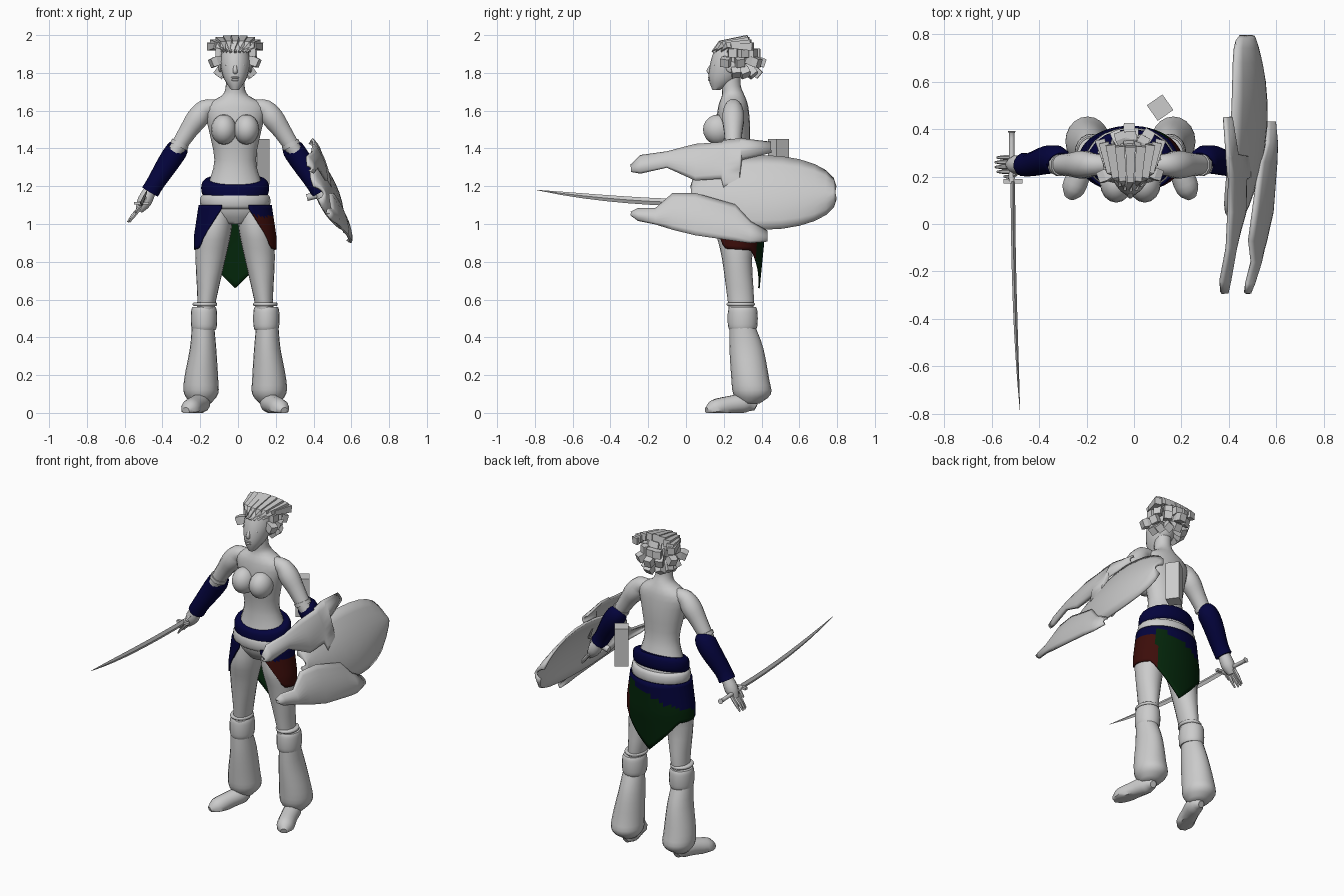
import bpy, bmesh, math, random
from mathutils import Vector, Matrix

random.seed(4)
cube = bpy.data.objects.get("Cube")
if cube:
    bpy.data.objects.remove(cube, do_unlink=True)

CENTRE = -0.015      # body centre line, x
ARM = 0.25           # depth of the arms, y
HIP = 0.27           # depth of the hips, y
SIDES = {"left": 1, "right": -1}


def material(name, red, green, blue):
    mat = bpy.data.materials.new(name)
    mat.use_nodes = True
    mat.diffuse_color = (red, green, blue, 1)
    shader = mat.node_tree.nodes["Principled BSDF"]
    shader.inputs["Base Color"].default_value = mat.diffuse_color
    return mat


GREY = material("pale grey", .6, .6, .6)
BLUE = material("dark blue", .001, .001, .045)
GREEN = material("dark green", .001, .018, .003)
RED = material("dark red", .045, .004, .003)


def finish(name, bm, mats=(GREY,), smooth=True, thickness=0):
    bmesh.ops.recalc_face_normals(bm, faces=bm.faces)
    mesh = bpy.data.meshes.new(name)
    bm.to_mesh(mesh)
    bm.free()
    part = bpy.data.objects.new(name, mesh)
    bpy.context.collection.objects.link(part)
    for mat in mats:
        mesh.materials.append(mat)
    if thickness:
        solid = part.modifiers.new("thickness", "SOLIDIFY")
        solid.thickness = thickness
        solid.offset = 0
    if smooth:
        bpy.ops.object.select_all(action="DESELECT")
        part.select_set(True)
        bpy.context.view_layer.objects.active = part
        bpy.ops.object.shade_smooth_by_angle(angle=math.radians(50))


def spline(points, steps=3):
    """Smooth curve through tuples of any length."""
    ends = [points[0], *points, points[-1]]
    curve = []
    for before, start, stop, after in zip(ends, ends[1:], ends[2:], ends[3:]):
        for step in range(steps):
            t = step / steps
            ease = t * t * (3 - 2 * t)
            rise, fall = t * (1 - t) ** 2 / 2, t * t * (1 - t) / 2
            curve.append([b + (c - b) * ease + (c - a) * rise - (d - b) * fall
                          for a, b, c, d in zip(before, start, stop, after)])
    return curve + [points[-1]]


def skin(rows, closed=True):
    """Join rows of points with quads; closed rows also get end caps."""
    bm = bmesh.new()
    verts = [[bm.verts.new(point) for point in row] for row in rows]
    for low, high in zip(verts, verts[1:]):
        for i in range(0 if closed else 1, len(low)):
            bm.faces.new((low[i - 1], low[i], high[i], high[i - 1]))
    if closed:
        bm.faces.new(verts[0])
        bm.faces.new(verts[-1])
    return bm


def loft(name, rings, mat=GREY, side=1, sides=20, dip=0):
    """Stack of ellipses: x, y, z, half width, half depth; dip lowers the front."""
    turn = [math.tau * i / sides for i in range(sides)]
    rows = [[(CENTRE + side * x + wide * math.sin(a), y - deep * math.cos(a), z - dip * math.cos(a))
             for a in turn] for x, y, z, wide, deep in spline(rings)]
    finish(name, skin(rows), [mat])


def band(name, x, y, z, wide, deep, height, mat=GREY, side=1, dip=0):
    """Rounded cuff around a limb or the waist."""
    rings = []
    for i in range(5):
        a = math.pi * i / 4
        swell = .88 + .12 * math.sin(a)
        rings.append((x, y, z - height / 2 * math.cos(a), wide * swell, deep * swell))
    loft(name, rings, mat, side, dip=dip)


def tube(name, points, mat=GREY, side=1, sides=12, smooth=True):
    """Round tube along points x, y, z, radius; kept above the ground."""
    points = spline(points) if smooth else points
    path = [Vector((CENTRE + side * x, y, z)) for x, y, z, radius in points]
    rows = []
    for i, point in enumerate(path):
        along = (path[min(i + 1, len(path) - 1)] - path[max(i - 1, 0)]).normalized()
        guide = Vector((0, 0, 1)) if abs(along.y) > .7 else Vector((0, 1, 0))
        across = along.cross(guide).normalized() * points[i][-1]
        row = []
        for k in range(sides):
            spot = point + Matrix.Rotation(math.tau * (k + .5) / sides, 3, along) @ across
            spot.z = max(spot.z, 0)
            row.append(spot)
        rows.append(row)
    finish(name, skin(rows), [mat], smooth)


def ball(name, place, size, side=1):
    bm = bmesh.new()
    bmesh.ops.create_uvsphere(bm, u_segments=16, v_segments=10, radius=1)
    x, y, z = place
    bm.transform(Matrix.Translation((CENTRE + side * x, y, z)) @ Matrix.Diagonal((*size, 1)))
    finish(name, bm)


def box(name, place, size, turn=0):
    bm = bmesh.new()
    bmesh.ops.create_cube(bm, size=1)
    spin = Matrix.Rotation(math.radians(turn), 4, "Z")
    bm.transform(Matrix.Translation(place) @ spin @ Matrix.Diagonal((*size, 1)))
    finish(name, bm, smooth=False)


# Torso, neck and head
loft("torso", [(0, HIP, 1, .09, .07), (0, HIP, 1.06, .17, .11), (0, HIP, 1.14, .17, .12),
               (0, HIP, 1.22, .14, .1), (0, .26, 1.34, .11, .08), (0, ARM, 1.5, .14, .09),
               (0, ARM, 1.62, .16, .08), (0, ARM, 1.68, .07, .06), (0, .24, 1.73, .05, .05),
               (0, .24, 1.8, .05, .05)])
loft("head", [(0, .16, 1.71, .02, .02), (0, .2, 1.77, .06, .08), (0, .23, 1.86, .08, .1),
              (0, .24, 1.94, .06, .08), (0, .24, 1.97, .03, .04)])
tube("nose", [(0, .14, 1.85, .006), (0, .12, 1.81, .013), (0, .14, 1.8, .01)], sides=8)
ball("upper_lip", (0, .13, 1.775), (.024, .014, .007))
ball("lower_lip", (0, .13, 1.763), (.02, .014, .008))

for word, side in SIDES.items():
    ball(word + "_eye", (.03, .15, 1.84), (.02, .01, .01), side)
    ball(word + "_ear", (.08, .24, 1.83), (.01, .03, .03), side)
    ball(word + "_bust_cup", (.06, .17, 1.5), (.068, .08, .08), side)

    # Arms, bracers and hands
    tube(word + "_upper_arm", [(.1, ARM, 1.62, .04), (.16, ARM, 1.61, .05), (.2, ARM, 1.56, .06),
                               (.25, ARM, 1.49, .05), (.32, ARM, 1.38, .04)], side=side)
    tube(word + "_bracer", [(.3, .26, 1.41, .05), (.31, HIP, 1.39, .06), (.35, HIP, 1.33, .06),
                            (.42, ARM, 1.22, .05), (.45, ARM, 1.17, .05)], BLUE, side)
    tube(word + "_bracer_cuff", [(.29, ARM, 1.43, .05), (.3, ARM, 1.41, .05)], side=side)
    tube(word + "_hand", [(.44, ARM, 1.2, .03), (.48, ARM, 1.12, .04), (.51, ARM, 1.07, .02)], side=side)
    for i in range(4):
        y = ARM + .02 * (i - 1.5)
        reach = .01 * math.sin(i)
        tube(f"{word}_finger_{i + 1}", [(.5, y, 1.09, .01), (.53 + reach, y, 1.05, .01),
                                        (.56 + reach, y, 1.01, .005)], side=side, sides=6)
    tube(word + "_thumb", [(.47, .22, 1.14, .01), (.5, .2, 1.1, .01), (.53, .2, 1.06, .006)], side=side, sides=6)

    # Legs
    loft(word + "_thigh", [(.09, HIP, 1.08, .08, .1), (.11, HIP, .96, .09, .11), (.13, HIP, .82, .08, .08),
                           (.15, .29, .6, .05, .07), (.16, .29, .52, .05, .06)], side=side)
    band(word + "_knee_ring", .16, .29, .575, .065, .075, .02, side=side)
    band(word + "_knee_cuff", .165, .3, .5, .07, .08, .12, side=side)
    loft(word + "_baggy_leg", [(.17, .3, .45, .06, .07), (.17, .32, .34, .07, .09), (.18, .34, .18, .09, .1),
                               (.18, .35, .1, .09, .1), (.18, .34, .05, .05, .05)], side=side)
    tube(word + "_foot", [(.18, .37, .03, .02), (.18, .32, .05, .05), (.21, .23, .04, .05),
                          (.24, .15, .02, .05), (.26, .11, .01, .02)], side=side)

# Hair: scalp, locks fanned back from the forehead and blunt locks round the back
ball("scalp", (0, .26, 1.89), (.08, .1, .08))
for i in range(9):
    a = math.radians(20 * (i - 4))
    x, front = math.sin(a) / 10, math.cos(a) / 10
    tube(f"fanned_lock_{i + 1}", [(x * .65, .24 - front, 1.91, .01), (x, .26 - front * .8, 1.94 + front / 6, .02),
                                  (x * 1.3, .36 - front / 3, 1.93 + front / 2, .03)], sides=4, smooth=False)
for level in (-35, 0, 30, 55):
    rise = math.radians(level)
    for i in range(7):
        a = math.radians(35 * (i - 3) * math.cos(rise) + random.uniform(-6, 6))
        far = random.uniform(.9, 1.05)
        x, y, z = .13 * math.sin(a) * math.cos(rise), .17 * math.cos(a) * math.cos(rise), .11 * math.sin(rise)
        points = [(x * part * far, ARM + y * part * far, 1.88 + z * part - .03 * part * part, size)
                  for part, size in ((.4, .02), (.8, .035), (1, .032))]
        tube(f"back_lock_{level}_{i + 1}", points, sides=4, smooth=False)

# Belt and sash
band("belt", 0, HIP, 1.19, .18, .13, .09, BLUE, dip=.03)
band("waist_sash", 0, HIP, 1.12, .187, .137, .08)

# Skirt: open in front, pointed at the back
TOP, COLUMNS, ROWS = 1.1, 44, 12
HEM = [(22, 1.08), (62, .87), (125, .86), (180, .66)]


def hem_height(degrees):
    for (a, low), (b, high) in zip(HEM, HEM[1:]):
        if degrees <= b:
            return low + (high - low) * (degrees - a) / (b - a)


rows = []
for k in range(ROWS + 1):
    row = []
    for i in range(COLUMNS + 1):
        degrees = 158 * (2 * i / COLUMNS - 1)      # measured from the back
        z = TOP + (hem_height(180 - abs(degrees)) - TOP) * k / ROWS
        wide = .19 + .025 * min(1, (TOP - z) * 6)
        deep = .14 - max(0, .9 - z) / 10
        a = math.radians(degrees)
        row.append((CENTRE + wide * math.sin(a), HIP + deep * math.cos(a), z))
    rows.append(row)
bm = skin(rows, closed=False)
for face in bm.faces:
    middle = face.calc_center_median()
    turn = math.degrees(math.atan2(middle.x - CENTRE, middle.y - HIP))
    if -95 < turn < 58 and middle.z < 1.02 + turn / 1000:
        face.material_index = 1
    elif 58 <= turn < 138 and middle.z < 1.04:
        face.material_index = 2
finish("skirt", bm, [BLUE, GREEN, RED], thickness=.008)

# Curved sword held in the right hand
blade = []
for i in range(9):
    t = i / 8
    x, y, z = -.51 + .03 * t * t, .18 - .97 * t, 1.11 + .07 * t * t
    high = .018 * (1 - t ** 4) + .001
    blade.append([(x, y, z + high), (x + high / 2, y, z), (x, y, z - high), (x - high / 2, y, z)])
finish("sword_blade", skin(blade), smooth=False)
tube("sword_handle", [(-.5, .18, 1.11, .014), (-.5, .36, 1.1, .012), (-.5, .39, 1.1, .017)], sides=8)
box("sword_guard", (-.51, .18, 1.11), (.08, .02, .015))


# Shield: three curved plates from stations of y, top, bottom
def plate(name, stations, bulge, slant, base=.385):
    rows = []
    for y, top, low in stations:
        bend = .1 - .34 * (y - ARM) ** 2 + slant * (y - .45)
        row = []
        for k in range(9):
            v = k / 4 - 1
            z = (top + low + v * (top - low)) / 2
            row.append((base + .36 * (1.2 - z) + bend + bulge * (1 - v * v), y, z))
        rows.append(row)
    finish(name, skin(rows, closed=False), thickness=.014)


main = []
for i in range(13):
    a = math.pi * i / 12
    half = .035 + .16 * math.sin(a)
    main.append((.41 - .38 * math.cos(a), 1.165 + half, 1.165 - half))
plate("shield_main_plate", main, .045, .17)
plate("shield_upper_plate", [(-.29, 1.31, 1.28), (-.24, 1.36, 1.27), (-.1, 1.38, 1.3), (.05, 1.42, 1.23),
                             (.19, 1.43, 1.24), (.2, 1.44, 1.19), (.28, 1.45, 1.19), (.29, 1.45, 1.34),
                             (.45, 1.43, 1.38)], .02, -.04, .375)
plate("shield_lower_plate", [(-.29, 1.06, 1.05), (-.25, 1.08, 1.02), (-.16, 1.08, 1), (-.07, 1.16, .97),
                             (.05, 1.16, .94), (.26, 1.1, .91), (.34, 1.01, .9), (.43, .96, .91)], .02, -.04)
tube("shield_grip", [(.38, ARM, 1.14, .02), (.5, ARM, 1.17, .02)], sides=8)

# Block hanging behind the back
box("back_block", (.11, .49, 1.33), (.08, .08, .24), 35)
